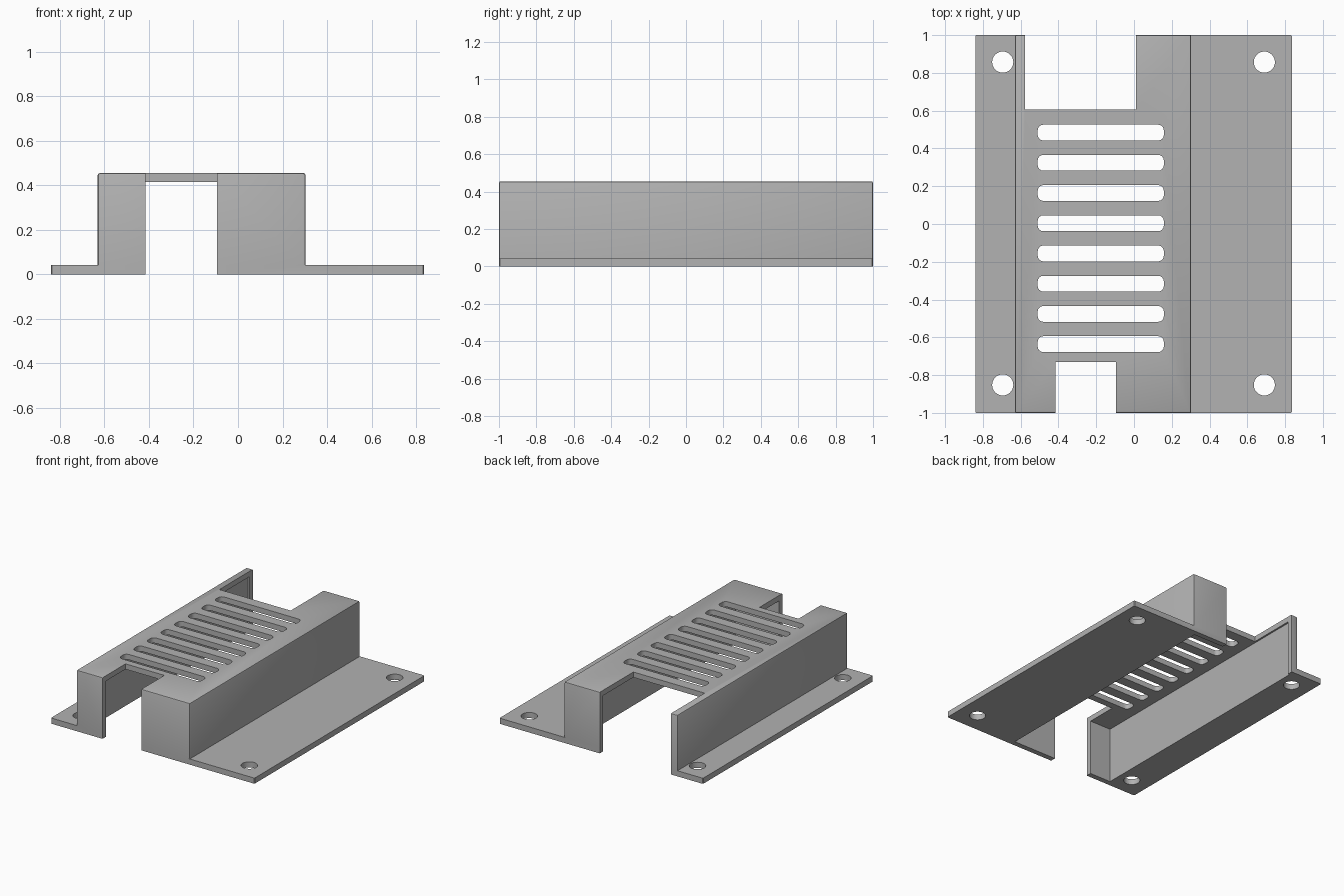
import bpy, bmesh
from mathutils import Vector

cube = bpy.data.objects.get("Cube")
if cube:
    bpy.data.objects.remove(cube, do_unlink=True)

grey = bpy.data.materials.new("light_grey")
grey.use_nodes = True
grey.diffuse_color = (0.445, 0.445, 0.445, 1)
grey.node_tree.nodes["Principled BSDF"].inputs["Base Color"].default_value = grey.diffuse_color


def finish(name, bm):
    bmesh.ops.recalc_face_normals(bm, faces=bm.faces)
    mesh = bpy.data.meshes.new(name)
    bm.to_mesh(mesh)
    bm.free()
    mesh.materials.append(grey)
    ob = bpy.data.objects.new(name, mesh)
    bpy.context.collection.objects.link(ob)
    return ob


def box(name, x, y, z, bevel=0, segments=1, vertical_only=False):
    """Box from (min, max) ranges; bevels upright edges and optionally the top."""
    bm = bmesh.new()
    bmesh.ops.create_cube(bm, size=1)
    for v in bm.verts:
        v.co = Vector([r[0] if c < 0 else r[1] for c, r in zip(v.co, (x, y, z))])
    if bevel:
        edges = []
        for e in bm.edges:
            a, b = (v.co.z for v in e.verts)
            upright = abs(a - b) > 1e-4
            if upright or (not vertical_only and a > z[0] + 1e-4):
                edges.append(e)
        bmesh.ops.bevel(bm, geom=edges, offset=bevel, segments=segments,
                        profile=0.5, affect='EDGES')
    return finish(name, bm)


def combine(target, others, operation):
    for ob in others:
        mod = target.modifiers.new(operation.title(), 'BOOLEAN')
        mod.operation = operation
        mod.solver = 'EXACT'
        mod.object = ob
    bpy.context.view_layer.objects.active = target
    target.select_set(True)
    for mod in list(target.modifiers):
        bpy.ops.object.modifier_apply(modifier=mod.name)
    for ob in others:
        bpy.data.objects.remove(ob, do_unlink=True)


# Raised housing joined to the mounting flange
cover = box("vented_cover", (-0.63, 0.303), (-1, 1), (0, 0.455), 0.009, 2)
flange = box("flange", (-0.84, 0.836), (-1, 1), (0, 0.042), 0.005, 1, True)
combine(cover, [flange], 'UNION')

# Hollow interior, open underneath, with cable openings front and back
cutters = [
    box("interior", (-0.59, 0.263), (-0.96, 0.96), (-0.1, 0.415)),
    box("front_opening", (-0.415, -0.095), (-1.1, -0.73), (-0.2, 0.6)),
    box("back_opening", (-0.577, 0.01), (0.605, 1.1), (-0.2, 0.6)),
]

# Ventilation slots
for i in range(8):
    y = 0.484 - 0.16 * i
    cutters.append(box("slot", (-0.51, 0.158), (y - 0.042, y + 0.042),
                       (0.3, 0.6), 0.03, 4, True))

# Screw holes
for x in (-0.695, 0.69):
    for y in (-0.852, 0.857):
        bm = bmesh.new()
        bmesh.ops.create_cone(bm, cap_ends=True, segments=32,
                              radius1=0.056, radius2=0.056, depth=0.3)
        bmesh.ops.translate(bm, verts=bm.verts, vec=(x, y, 0))
        cutters.append(finish("screw_hole", bm))
combine(cover, cutters, 'DIFFERENCE')

bpy.ops.object.shade_smooth_by_angle(angle=0.5)
